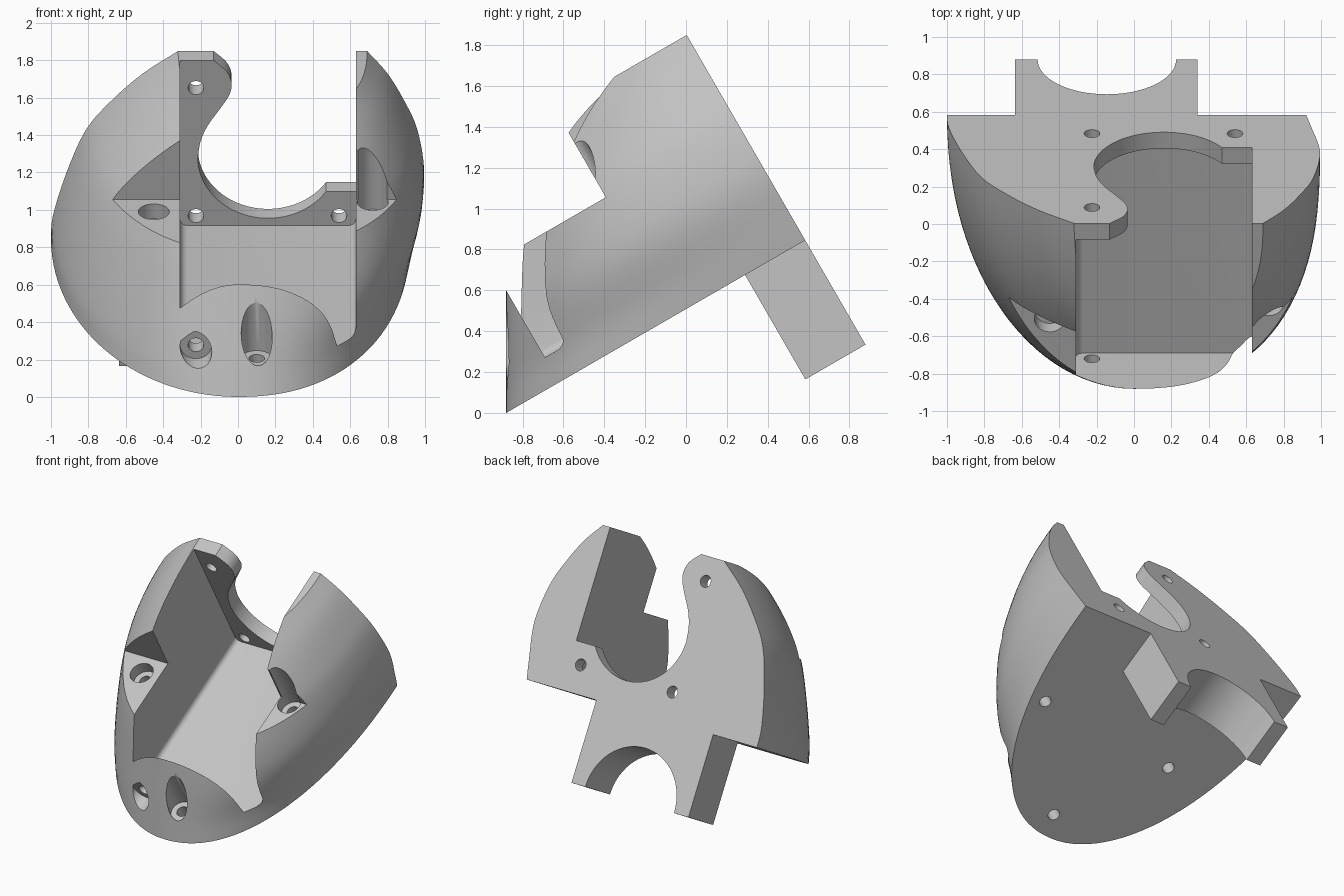
import bpy, bmesh, math
from mathutils import Matrix

if "Cube" in bpy.data.objects:
    bpy.data.objects.remove(bpy.data.objects["Cube"])

# Local frame: x across, y along the base towards the back plate, z away from the base
BACK = 1.69
TILT = Matrix.Translation((0, -0.88, 0)) @ Matrix.Rotation(math.radians(30), 4, 'X')

grey = bpy.data.materials.new("light_grey")
grey.diffuse_color = (0.55, 0.55, 0.55, 1)
grey.use_nodes = True
grey.node_tree.nodes["Principled BSDF"].inputs["Base Color"].default_value = grey.diffuse_color


def make(name, bm):
    bmesh.ops.recalc_face_normals(bm, faces=bm.faces)
    me = bpy.data.meshes.new(name)
    bm.to_mesh(me)
    bm.free()
    me.materials.append(grey)
    ob = bpy.data.objects.new(name, me)
    bpy.context.collection.objects.link(ob)
    return ob


def box(name, lo, hi, round_floor=0):
    bm = bmesh.new()
    bmesh.ops.create_cube(bm, size=1)
    for v in bm.verts:
        v.co = [lo[i] + (v.co[i] + 0.5) * (hi[i] - lo[i]) for i in range(3)]
    if round_floor:
        edges = [e for e in bm.edges
                 if all(abs(v.co.z - lo[2]) < 1e-4 for v in e.verts)
                 and abs(e.verts[0].co.x - e.verts[1].co.x) < 1e-4]
        bmesh.ops.bevel(bm, geom=edges, offset=round_floor, segments=5,
                        profile=0.5, affect='EDGES')
    return make(name, bm)


def cylinder(name, axis, a, b, r, start, end, sides=32):
    """Axis 'Y': centre (x, z) = (a, b); axis 'Z': centre (x, y) = (a, b)."""
    bm = bmesh.new()
    bmesh.ops.create_cone(bm, cap_ends=True, segments=sides, radius1=r, radius2=r,
                          depth=end - start)
    mid = (start + end) / 2
    if axis == 'Y':
        bm.transform(Matrix.Translation((a, mid, b)) @ Matrix.Rotation(math.pi / 2, 4, 'X'))
    else:
        bm.transform(Matrix.Translation((a, b, mid)))
    return make(name, bm)


def prism(name, outline, y0, y1):
    bm = bmesh.new()
    f = bm.faces.new([bm.verts.new((x, y0, z)) for x, z in outline])
    ext = bmesh.ops.extrude_face_region(bm, geom=[f])
    for v in ext["geom"]:
        if isinstance(v, bmesh.types.BMVert):
            v.co.y = y1
    return make(name, bm)


def smooth_rows(rows, steps):
    """Catmull-Rom interpolation through rows of numbers."""
    out = []
    for i in range(len(rows) - 1):
        p1, p2 = rows[i], rows[i + 1]
        p0 = rows[i - 1] if i else [2 * a - b for a, b in zip(p1, p2)]
        p3 = rows[i + 2] if i + 2 < len(rows) else [2 * b - a for a, b in zip(p1, p2)]
        for s in range(steps):
            t = s / steps
            out.append([0.5 * (2 * b + (c - a) * t + (2 * a - 5 * b + 4 * c - d) * t * t
                               + (3 * b - a - 3 * c + d) * t ** 3)
                        for a, b, c, d in zip(p0, p1, p2, p3)])
    return out + [list(rows[-1])]


def combine(target, other, operation):
    mod = target.modifiers.new(operation, 'BOOLEAN')
    mod.operation = operation
    mod.solver = 'EXACT'
    mod.object = other
    bpy.context.view_layer.objects.active = target
    bpy.ops.object.modifier_apply(modifier=mod.name)
    bpy.data.objects.remove(other)


# Domed shell: height, front edge, left half-width, right half-width, right roundness
levels = [(0, 0, 1.0, 0.92, 2.2), (0.14, 0.08, 0.99, 0.95, 2.2), (0.40, 0.23, 0.92, 0.995, 2.4),
          (0.67, 0.39, 0.815, 0.96, 2.4), (0.85, 0.53, 0.68, 0.89, 2.4),
          (1.02, 0.72, 0.51, 0.80, 2.4), (1.16, 0.88, 0.32, 0.69, 2.4)]
bm = bmesh.new()
rings = []
N = 56
for z, front, left, right, n in smooth_rows(levels, 4):
    ring = []
    for i in range(N + 1):
        a = math.pi * i / N
        c, s = math.cos(a), max(math.sin(a), 0)
        if i == N:
            s = 0
        e = 1 if c >= 0 else 2 / n
        x = -left * c if c >= 0 else right * (-c) ** e
        ring.append(bm.verts.new((x, BACK - (BACK - front) * s ** e, z)))
    rings.append(ring)
for lo, hi in zip(rings, rings[1:]):
    for i in range(N):
        bm.faces.new((lo[i], lo[i + 1], hi[i + 1], hi[i]))
bm.faces.new(rings[0])
bm.faces.new(rings[-1])
bm.faces.new([r[0] for r in rings] + [r[-1] for r in reversed(rings)])
body = make("domed_bracket", bm)

# Tongue under the back edge with a half-round cut
tongue = box("tongue", (-0.635, 1.35, -0.59), (0.34, BACK, 0.06))
combine(tongue, cylinder("tongue_cut", 'Y', -0.145, -0.59, 0.37, 1.2, 1.9, 64), 'DIFFERENCE')
combine(body, tongue, 'UNION')

# Central channel with rounded floor corners, and the shoulder notches
combine(body, box("channel", (-0.31, 0.30, 0.14), (0.63, 1.59, 2), 0.04), 'DIFFERENCE')
combine(body, box("notch", (-1.5, -0.5, 0.67), (1.5, 0.95, 2)), 'DIFFERENCE')

# Opening in the back plate: lobe on the left, round bottom, step on the right
lobe = smooth_rows([(-0.13, 1.16), (-0.06, 1.09), (-0.035, 1.02), (-0.045, 0.95),
                    (-0.09, 0.87), (-0.16, 0.76), (-0.2, 0.66), (-0.215, 0.56)], 4)
arc = [(0.16 + 0.375 * math.cos(a), 0.56 + 0.375 * math.sin(a))
       for a in [math.pi + i * (math.pi - 0.59) / 30 for i in range(1, 31)]]
opening = [(-0.13, 1.5)] + lobe + arc + [(0.63, arc[-1][1]), (0.63, 1.5)]
combine(body, prism("plate_opening", opening, 1.5, 1.8), 'DIFFERENCE')

# Bolt holes through the back plate
for x, z in ((-0.225, 0.99), (-0.225, 0.2), (0.54, 0.2)):
    combine(body, cylinder("plate_hole", 'Y', x, z, 0.042, 1.5, 1.8, 20), 'DIFFERENCE')

# Front bolt: hole into the channel with a wider head seat
combine(body, cylinder("front_hole", 'Y', -0.225, 0.2, 0.042, -0.2, 0.5, 20), 'DIFFERENCE')
combine(body, cylinder("front_seat", 'Y', -0.225, 0.2, 0.085, -0.2, 0.21), 'DIFFERENCE')

# Upright bolts: through hole to the base with a wider head seat
for x, y, seat in ((-0.45, 0.82, 0.58), (0.72, 0.92, 0.58), (0.1, 0.17, 0.14)):
    combine(body, cylinder("base_hole", 'Z', x, y, 0.042, -0.2, 0.9, 20), 'DIFFERENCE')
    combine(body, cylinder("base_seat", 'Z', x, y, 0.083, seat, 1.5), 'DIFFERENCE')

# Tilt into place and shade
body.data.transform(TILT)
bpy.ops.object.select_all(action='DESELECT')
body.select_set(True)
bpy.context.view_layer.objects.active = body
bpy.ops.object.shade_smooth_by_angle(angle=math.radians(30))
